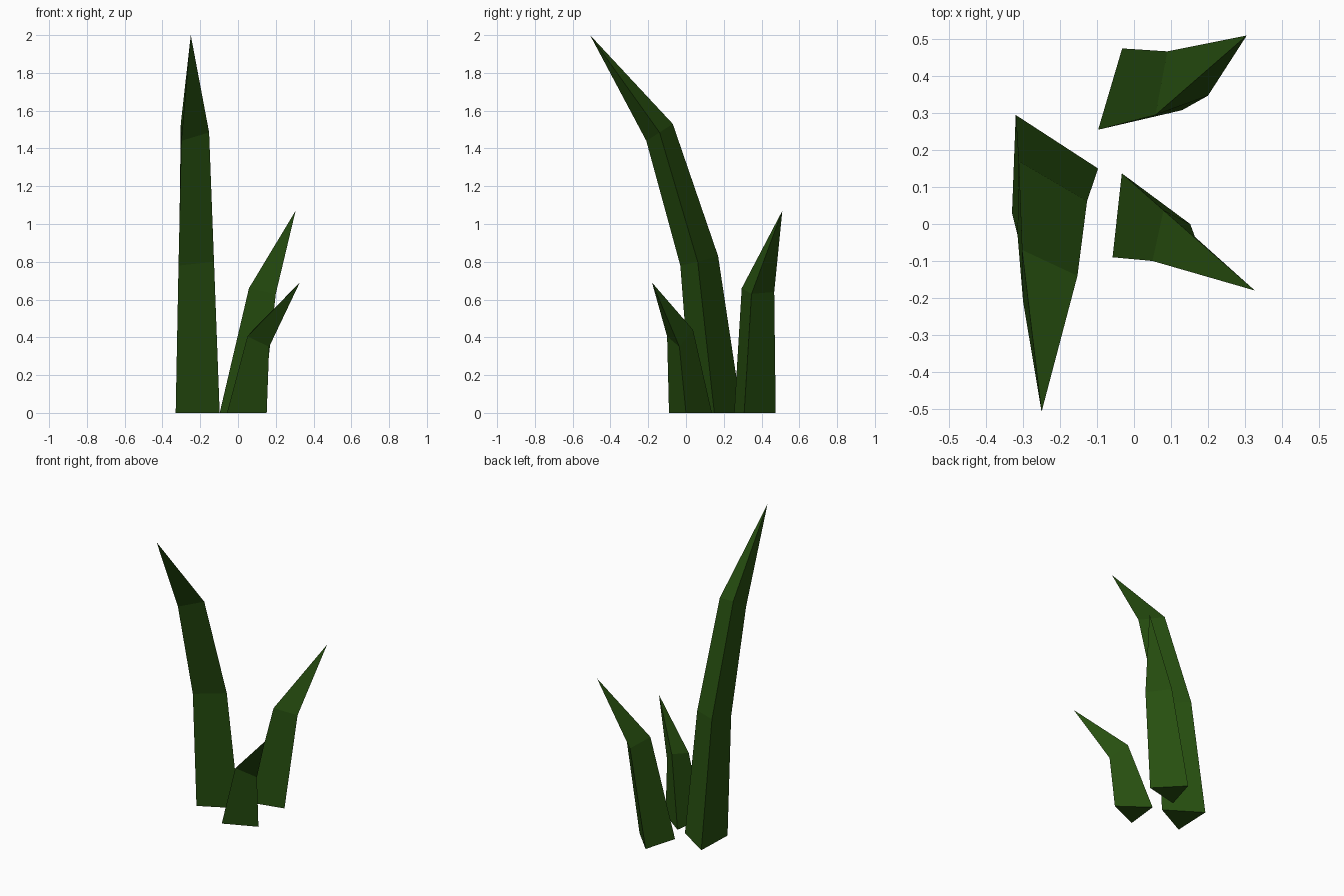
import bpy
import bmesh

cube = bpy.data.objects.get("Cube")
if cube:
    bpy.data.objects.remove(cube, do_unlink=True)

# One flat leaf green
green = bpy.data.materials.new("leaf_green")
green.use_nodes = True
leaf_colour = (0.02, 0.078, 0.005, 1)
green.diffuse_color = leaf_colour
bsdf = next(n for n in green.node_tree.nodes if n.type == 'BSDF_PRINCIPLED')
bsdf.inputs["Base Color"].default_value = leaf_colour
bsdf.inputs["Roughness"].default_value = 0.8


def make_blade(name, rings, tip):
    """Loft triangular cross-sections into a closed blade ending in a point."""
    bm = bmesh.new()
    loops = [[bm.verts.new(p) for p in ring] for ring in rings]
    point = bm.verts.new(tip)
    bm.faces.new(loops[0])
    for low, high in zip(loops, loops[1:]):
        for i in range(3):
            j = (i + 1) % 3
            bm.faces.new((low[i], low[j], high[j], high[i]))
    for i in range(3):
        bm.faces.new((loops[-1][i], loops[-1][(i + 1) % 3], point))
    bmesh.ops.recalc_face_normals(bm, faces=bm.faces[:])
    mesh = bpy.data.meshes.new(name)
    bm.to_mesh(mesh)
    bm.free()
    mesh.materials.append(green)
    blade = bpy.data.objects.new(name, mesh)
    bpy.context.collection.objects.link(blade)
    return blade


# Tall blade with two bends, leaning to the front
make_blade("tall_blade", [
    [(-0.32, 0.295, 0), (-0.33, 0.03, 0), (-0.097, 0.15, 0)],
    [(-0.312, 0.17, 0.83), (-0.315, -0.03, 0.78), (-0.127, 0.062, 0.80)],
    [(-0.303, -0.07, 1.53), (-0.3, -0.21, 1.44), (-0.153, -0.14, 1.485)],
], (-0.25, -0.508, 2.0))

# Medium blade at the back, leaning to the left
make_blade("back_blade", [
    [(-0.097, 0.255, 0), (0.13, 0.308, 0), (-0.032, 0.475, 0)],
    [(0.058, 0.295, 0.66), (0.2, 0.347, 0.63), (0.09, 0.467, 0.64)],
], (0.305, 0.51, 1.07))

# Short blade at the front, leaning to the left
make_blade("short_blade", [
    [(-0.033, 0.137, 0), (-0.058, -0.09, 0), (0.152, 0.0, 0)],
    [(0.08, 0.037, 0.44), (0.05, -0.10, 0.405), (0.165, -0.035, 0.35)],
], (0.327, -0.18, 0.69))
